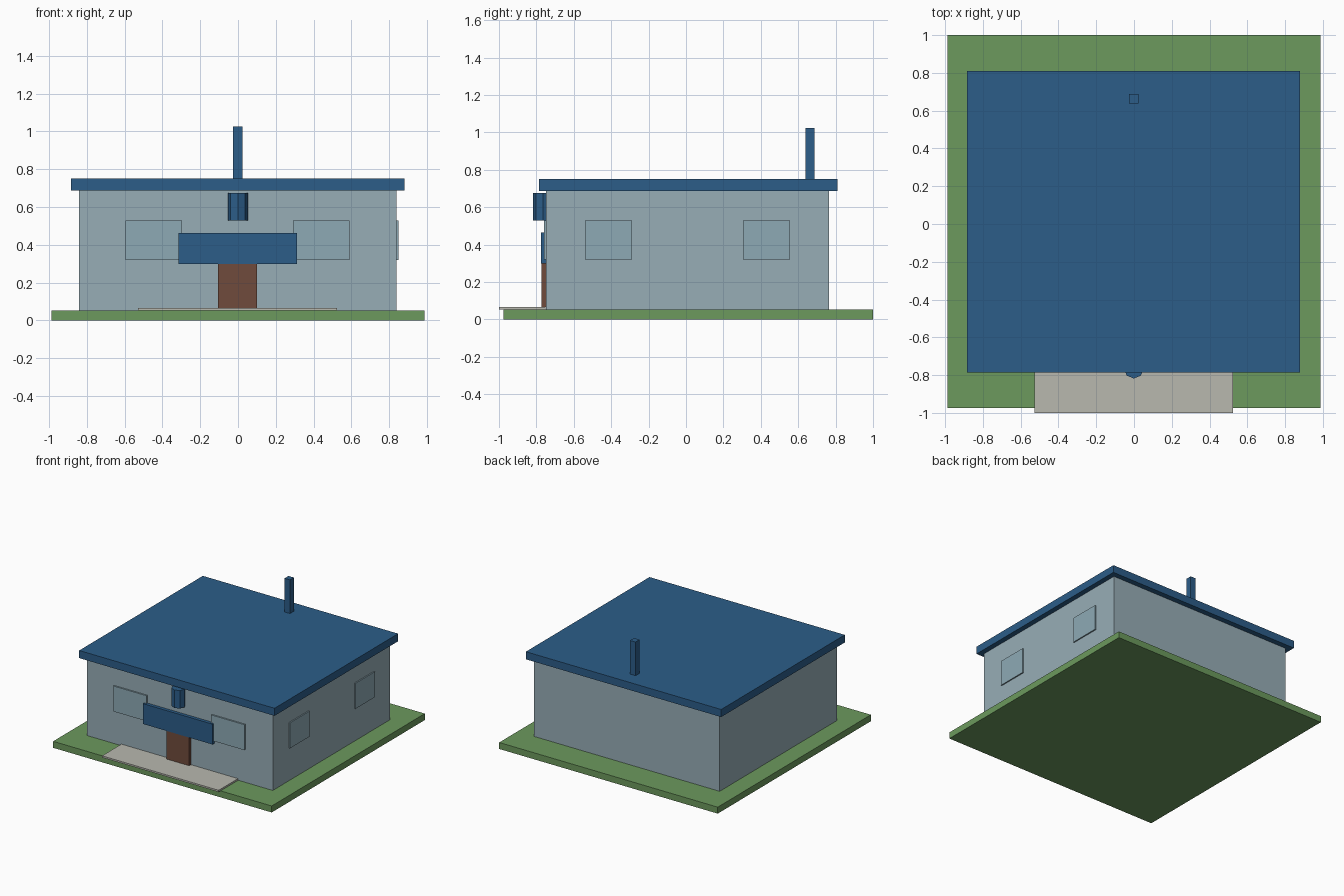
import bpy
import bmesh
import math

if "Cube" in bpy.data.objects:
    bpy.data.objects.remove(bpy.data.objects["Cube"])


def material(name, r, g, b):
    m = bpy.data.materials.new(name)
    m.diffuse_color = (r, g, b, 1)
    m.use_nodes = True
    m.node_tree.nodes["Principled BSDF"].inputs["Base Color"].default_value = m.diffuse_color
    return m


GREEN = material("grass_green", 0.15, 0.32, 0.11)
BLUE = material("roof_blue", 0.025, 0.11, 0.25)
WALL = material("wall_blue_grey", 0.31, 0.42, 0.47)
GLASS = material("window_glass", 0.27, 0.40, 0.46)
BROWN = material("door_brown", 0.16, 0.07, 0.045)
STONE = material("patio_stone", 0.48, 0.48, 0.43)


def box(name, x, y, z, mat):
    """Box from (min, max) ranges on each axis."""
    mesh = bpy.data.meshes.new(name)
    bm = bmesh.new()
    bmesh.ops.create_cube(bm, size=1)
    for v in bm.verts:
        for i, (lo, hi) in enumerate((x, y, z)):
            v.co[i] = lo if v.co[i] < 0 else hi
    bm.to_mesh(mesh)
    bm.free()
    mesh.materials.append(mat)
    obj = bpy.data.objects.new(name, mesh)
    bpy.context.collection.objects.link(obj)
    return obj


# Lawn and front patio
box("lawn", (-0.987, 0.987), (-0.975, 1.0), (0, 0.053), GREEN)
box("patio", (-0.528, 0.525), (-1.0, -0.75), (0.053, 0.067), STONE)

# House body, flat overhanging roof, chimney
box("walls", (-0.84, 0.838), (-0.748, 0.765), (0.053, 0.69), WALL)
box("roof", (-0.884, 0.88), (-0.786, 0.809), (0.688, 0.75), BLUE)
box("chimney", (-0.026, 0.023), (0.638, 0.688), (0.75, 1.025), BLUE)

# Door with canopy board above it
box("door", (-0.105, 0.10), (-0.773, -0.745), (0.067, 0.34), BROWN)
box("canopy_board", (-0.315, 0.313), (-0.775, -0.745), (0.298, 0.464), BLUE)

# Windows: two on the front, two on the right side
WZ = (0.32, 0.528)
for i, xr in enumerate(((-0.594, -0.295), (0.29, 0.59))):
    box(f"front_window_{i + 1}", xr, (-0.76, -0.74), WZ, GLASS)
for i, yr in enumerate(((-0.54, -0.288), (0.304, 0.556))):
    box(f"side_window_{i + 1}", (0.83, 0.848), yr, WZ, GLASS)

# Octagonal lamp on the front wall
bpy.ops.mesh.primitive_cylinder_add(vertices=8, radius=0.053, depth=0.147,
                                    location=(-0.001, -0.765, 0.602))
lamp = bpy.context.object
lamp.name = "wall_lamp"
lamp.data.materials.append(BLUE)
